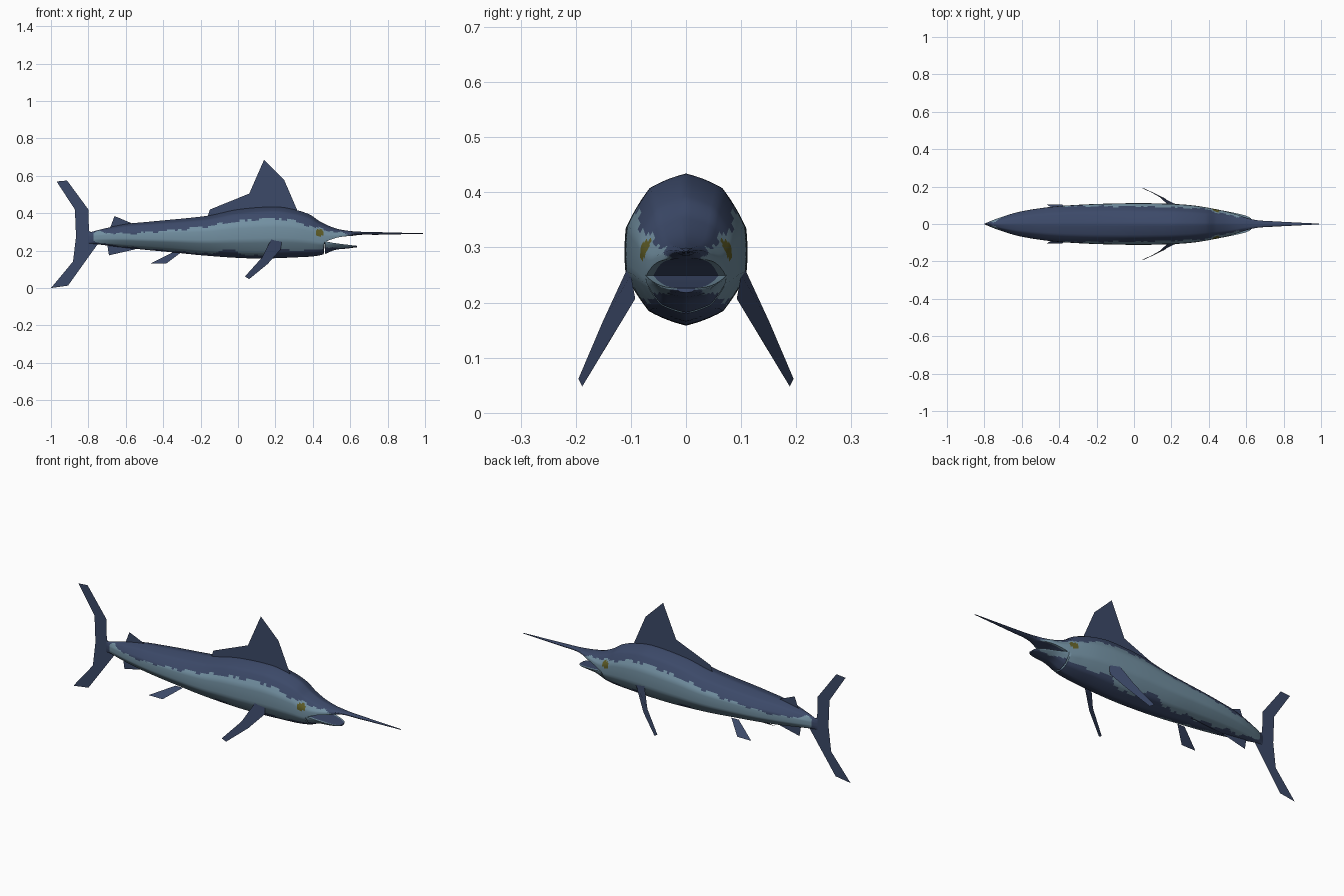
import bpy
import math
from mathutils import Vector

if "Cube" in bpy.data.objects:
    bpy.data.objects.remove(bpy.data.objects["Cube"], do_unlink=True)


def make_material(name, colour):
    mat = bpy.data.materials.new(name)
    mat.use_nodes = True
    rgba = (*colour, 1)
    mat.diffuse_color = rgba
    mat.node_tree.nodes["Principled BSDF"].inputs["Base Color"].default_value = rgba
    return mat


NAVY, SILVER, OLIVE = range(3)
materials = [
    make_material("navy skin", (.045, .067, .14)),
    make_material("silver blue flank", (.17, .28, .36)),
    make_material("olive eye", (.115, .11, .02)),
]


def curve(*points):
    """Smooth function through (x, value) points."""
    def slope(i):
        a, b = points[max(i - 1, 0)], points[min(i + 1, len(points) - 1)]
        return (b[1] - a[1]) / (b[0] - a[0])

    def evaluate(x):
        x = min(max(x, points[0][0]), points[-1][0])
        i = 0
        while i < len(points) - 2 and x > points[i + 1][0]:
            i += 1
        (xa, a), (xb, b) = points[i], points[i + 1]
        d = xb - xa
        t = (x - xa) / d
        s = t * t * (3 - 2 * t)
        return (a + (b - a) * s + d * t * (1 - t) ** 2 * slope(i)
                - d * t * t * (1 - t) * slope(i + 1))
    return evaluate


def add_object(name, verts, faces, colour_rule=None):
    mesh = bpy.data.meshes.new(name)
    mesh.from_pydata(verts, [], faces)
    for mat in materials:
        mesh.materials.append(mat)
    mesh.update()
    if colour_rule:
        for poly in mesh.polygons:
            poly.material_index = colour_rule(poly)
    obj = bpy.data.objects.new(name, mesh)
    bpy.context.scene.collection.objects.link(obj)
    return obj


# Ten-sided cross-section with slightly rounded sides
SIDES, STEPS = 10, 6


def section_point(k):
    def corner(i):
        angle = math.tau * i / SIDES
        return Vector((math.sin(angle), math.cos(angle)))
    side, step = divmod(k, STEPS)
    p = corner(side).lerp(corner(side + 1), step / STEPS)
    return p.lerp(p.normalized(), .4)


SECTION = [section_point(k) for k in range(SIDES * STEPS)]

# Colour borders along the flank
upper_border = curve((-.8, .28), (-.75, .3), (-.6, .29), (-.4, .305), (-.2, .325),
                     (0, .355), (.2, .372), (.3, .36), (.4, .327), (.5, .305), (.62, .28))
lower_border = curve((-.8, .26), (-.7, .235), (-.5, .212), (-.2, .187), (-.13, .185),
                     (-.08, .207), (-.02, .2), (.05, .175), (.16, .18), (.22, .208),
                     (.35, .2), (.46, .213), (.63, .22))
MOUTH = .465
EYE = Vector((.435, .295))


def skin_colour(width, mouth_facing):
    """Colour rule; mouth_facing is 1 where the mouth lining faces up, -1 down."""
    def rule(poly):
        x, y, z = poly.center
        if math.hypot((x - EYE.x) / .023, (z - EYE.y) / .019) < 1:
            return OLIVE
        lining = abs(y) < .8 * width(x) and poly.normal.z * mouth_facing > .7
        bill = x > .62 and mouth_facing < 0
        if x > MOUTH and lining or bill or x < -.77:
            return NAVY
        ripple = .005 * math.sin(48 * x) + .003 * math.sin(117 * x)
        if lower_border(x) - ripple / 2 < z < upper_border(x) + ripple:
            return SILVER
        return NAVY
    return rule


def loft(name, stations, top, bottom, width, limit, mouth_facing):
    """Skin rings along x; limit(x, z) trims the ring at the mouth line."""
    verts, faces = [], []
    n = len(SECTION)
    for x in stations:
        mid, half = (top(x) + bottom(x)) / 2, (top(x) - bottom(x)) / 2
        for p in SECTION:
            verts.append((x, p.x * width(x) / .96, limit(x, mid + p.y * half)))
    for i in range(len(stations) - 1):
        for k in range(n):
            a, b = i * n + k, i * n + (k + 1) % n
            faces.append((a, a + n, b + n, b))
    faces.append(tuple(range(n)))
    faces.append(tuple(reversed(range(len(verts) - n, len(verts)))))
    obj = add_object(name, verts, faces, skin_colour(width, mouth_facing))
    bpy.ops.object.select_all(action="DESELECT")
    obj.select_set(True)
    bpy.context.view_layer.objects.active = obj
    bpy.ops.object.shade_smooth_by_angle(angle=math.radians(50))


def spread(a, b, count):
    return [a + (b - a) * i / count for i in range(count + 1)]


# Body with upper jaw and bill
upper_top = curve((-.8, .295), (-.74, .312), (-.6, .342), (-.47, .355), (-.16, .387),
                  (0, .42), (.2, .434), (.3, .42), (.385, .392), (.44, .355),
                  (.52, .32), (.61, .304), (.75, .299), (.99, .293))
upper_bottom = curve((-.8, .24), (-.68, .225), (-.55, .21), (-.34, .19), (-.18, .174),
                     (.06, .159), (.28, .163), (MOUTH, .182), (.56, .245), (.62, .28),
                     (.75, .285), (.99, .29))
upper_width = curve((-.8, .002), (-.72, .033), (-.61, .065), (-.45, .09), (-.29, .102),
                    (-.13, .108), (.08, .11), (.3, .1), (MOUTH, .073), (.55, .05),
                    (.6, .033), (.66, .02), (.75, .014), (.99, .002))
palate = curve((MOUTH, .247), (.52, .267), (.56, .275), (.62, .28))
loft("body_and_bill", spread(-.8, MOUTH, 180) + spread(MOUTH + .001, .99, 60),
     upper_top, upper_bottom, upper_width,
     lambda x, z: max(z, palate(x)) if MOUTH < x < .62 else z, -1)

# Lower jaw
jaw_top = curve((MOUTH, .34), (.55, .28), (.635, .232))
jaw_bottom = curve((MOUTH, .182), (.52, .204), (.58, .211), (.635, .218))
jaw_width = curve((MOUTH, .073), (.55, .056), (.6, .043), (.625, .03), (.635, .016))
tongue = curve((MOUTH, .25), (.52, .24), (.635, .226))
loft("lower_jaw", spread(MOUTH, .635, 30), jaw_top, jaw_bottom, jaw_width,
     lambda x, z: min(z, tongue(x)), 1)


# Flat fins on the centre line
def centre_fin(name, *outline):
    add_object(name, [(x, 0, z) for x, z in outline], [tuple(range(len(outline)))])


centre_fin("dorsal_fin", (-.16, .37), (-.16, .39), (-.15, .42), (.06, .505),
           (.139, .685), (.246, .58), (.315, .42), (.315, .39))
centre_fin("rear_dorsal_fin", (-.69, .305), (-.66, .385), (-.565, .345), (-.57, .3))
centre_fin("rear_anal_fin", (-.7, .24), (-.69, .175), (-.55, .207), (-.56, .24))
centre_fin("tail_fin", (-.74, .28), (-.797, .305), (-.8, .42), (-.914, .575),
           (-.97, .57), (-.872, .42), (-.866, .275), (-.882, .142), (-1, 0),
           (-.909, .013), (-.75, .235))


# Paired fins, mirrored across the centre line
def paired_fin(name, *outline):
    for side, sign in (("left", 1), ("right", -1)):
        verts = [(x, sign * y, z) for x, y, z in outline]
        add_object(side + "_" + name, verts, [tuple(range(len(verts)))])


paired_fin("pectoral_fin", (.18, .105, .265), (.128, .152, .163), (.037, .195, .062),
           (.06, .188, .048), (.16, .14, .13), (.228, .092, .207), (.235, .1, .25))
paired_fin("pelvic_fin", (-.47, .105, .13), (-.385, .105, .13), (-.305, .042, .19),
           (-.35, .042, .19))
